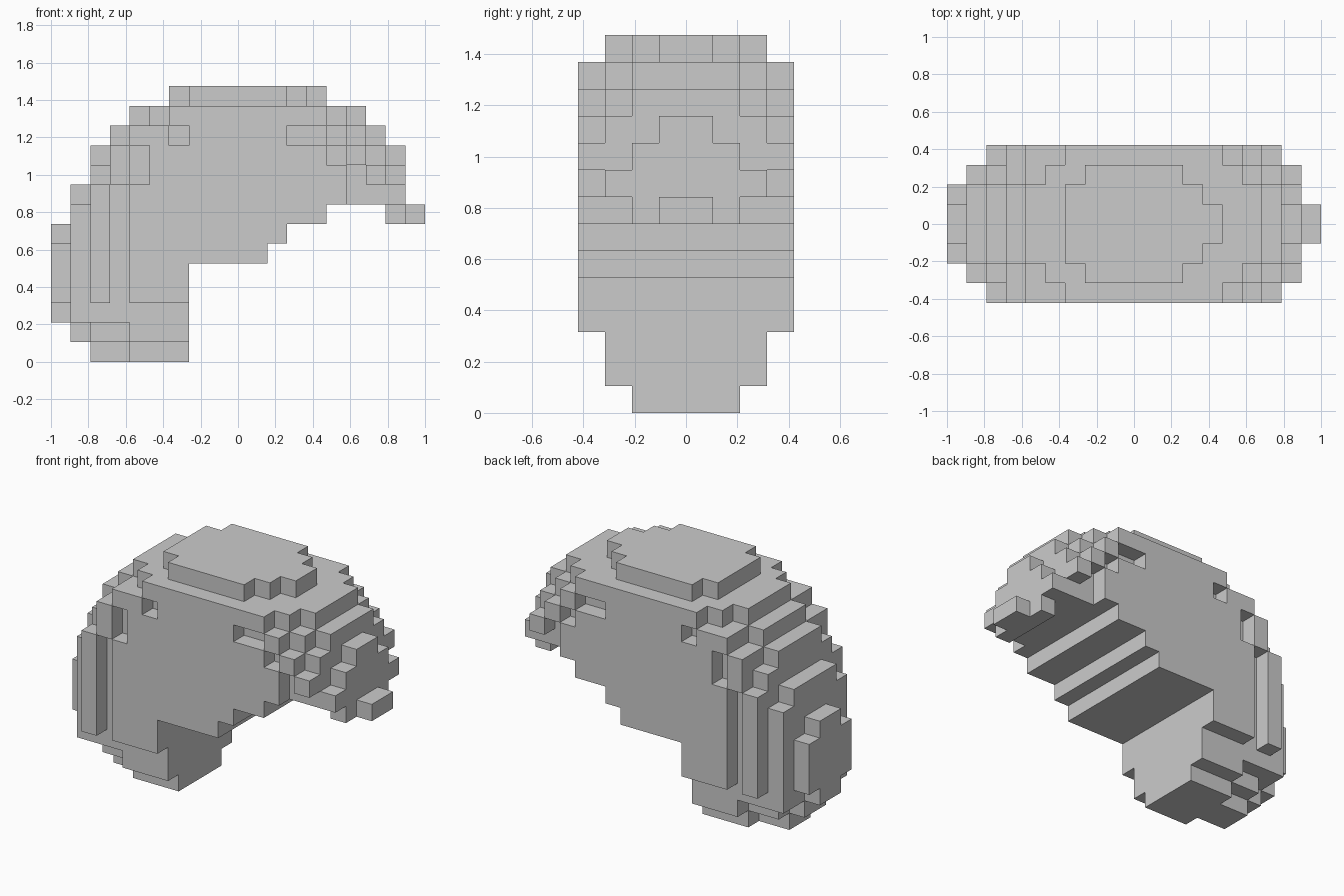
import bpy, bmesh, math
from mathutils import Vector

if "Cube" in bpy.data.objects:
    bpy.data.objects.remove(bpy.data.objects["Cube"])

U = 2 / 19            # one block
HALF_Y = 4            # half width in blocks

# Side profiles (first x, last x) for each layer going up, by half width in blocks
PROFILES = {
    4: (3, [(4, 7), (4, 7), (4, 11), (4, 12), (4, 14), (4, 15), (5, 15),
            (5, 14), (7, 12), (6, 14)]),
    3: (1, [(4, 7), (1, 7), (1, 7), (1, 7), (1, 11), (1, 12), (1, 14), (2, 18),
            (2, 17), (3, 17), (4, 16), (5, 15), (7, 12)]),
    2: (0, [(4, 7), (2, 7), (1, 7), (0, 7), (0, 7), (0, 11), (1, 12), (1, 14),
            (1, 18), (2, 18), (2, 17), (3, 17), (4, 16), (6, 13)]),
    1: (0, [(2, 7), (1, 7), (0, 7), (0, 7), (0, 7), (0, 11), (0, 12), (1, 14),
            (1, 18), (2, 18), (2, 18), (3, 17), (4, 16), (6, 14)]),
}
# Raised locks on both flanks: z start, z end, x start, x end
SIDE_LOCKS = [(3, 9, 2, 3), (9, 11, 3, 4), (11, 12, 4, 6),
              (11, 12, 14, 15), (10, 11, 15, 16), (9, 10, 16, 17)]

cells = set()


def fill(x0, x1, z0, z1, y0, y1):
    cells.update((x, y, z) for x in range(x0, x1)
                 for y in range(y0, y1) for z in range(z0, z1))


# Main rounded mass
for h, (z_start, spans) in PROFILES.items():
    for z, (x0, x1) in enumerate(spans, z_start):
        fill(x0, x1, z, z + 1, -h, h)

# Side locks, mirrored across y
for z0, z1, x0, x1 in SIDE_LOCKS:
    fill(x0, x1, z0, z1, -HALF_Y, 1 - HALF_Y)
    fill(x0, x1, z0, z1, HALF_Y - 1, HALF_Y)

# Overhanging fringe tip
fill(17, 18, 7, 8, -2, 2)
fill(18, 19, 7, 8, -1, 1)


def build_blocks(name, cells):
    """Skin the outside of a set of blocks and merge flat areas."""
    bm = bmesh.new()
    verts = {}

    def vert(p):
        if p not in verts:
            verts[p] = bm.verts.new(((p[0] - 9.5) * U, p[1] * U, p[2] * U))
        return verts[p]

    for c in sorted(cells):
        for axis in range(3):
            for side in (0, 1):
                n = list(c)
                n[axis] += 2 * side - 1
                if tuple(n) in cells:
                    continue
                b, d = (axis + 1) % 3, (axis + 2) % 3
                quad = []
                for s, t in ((0, 0), (1, 0), (1, 1), (0, 1)):
                    p = list(c)
                    p[axis] += side
                    p[b] += s
                    p[d] += t
                    quad.append(vert(tuple(p)))
                bm.faces.new(quad if side else quad[::-1])
    bmesh.ops.dissolve_limit(bm, angle_limit=math.radians(1),
                             verts=bm.verts[:], edges=bm.edges[:])
    mesh = bpy.data.meshes.new(name)
    bm.to_mesh(mesh)
    bm.free()
    obj = bpy.data.objects.new(name, mesh)
    bpy.context.collection.objects.link(obj)
    return obj


build_blocks("block_hair", cells)
